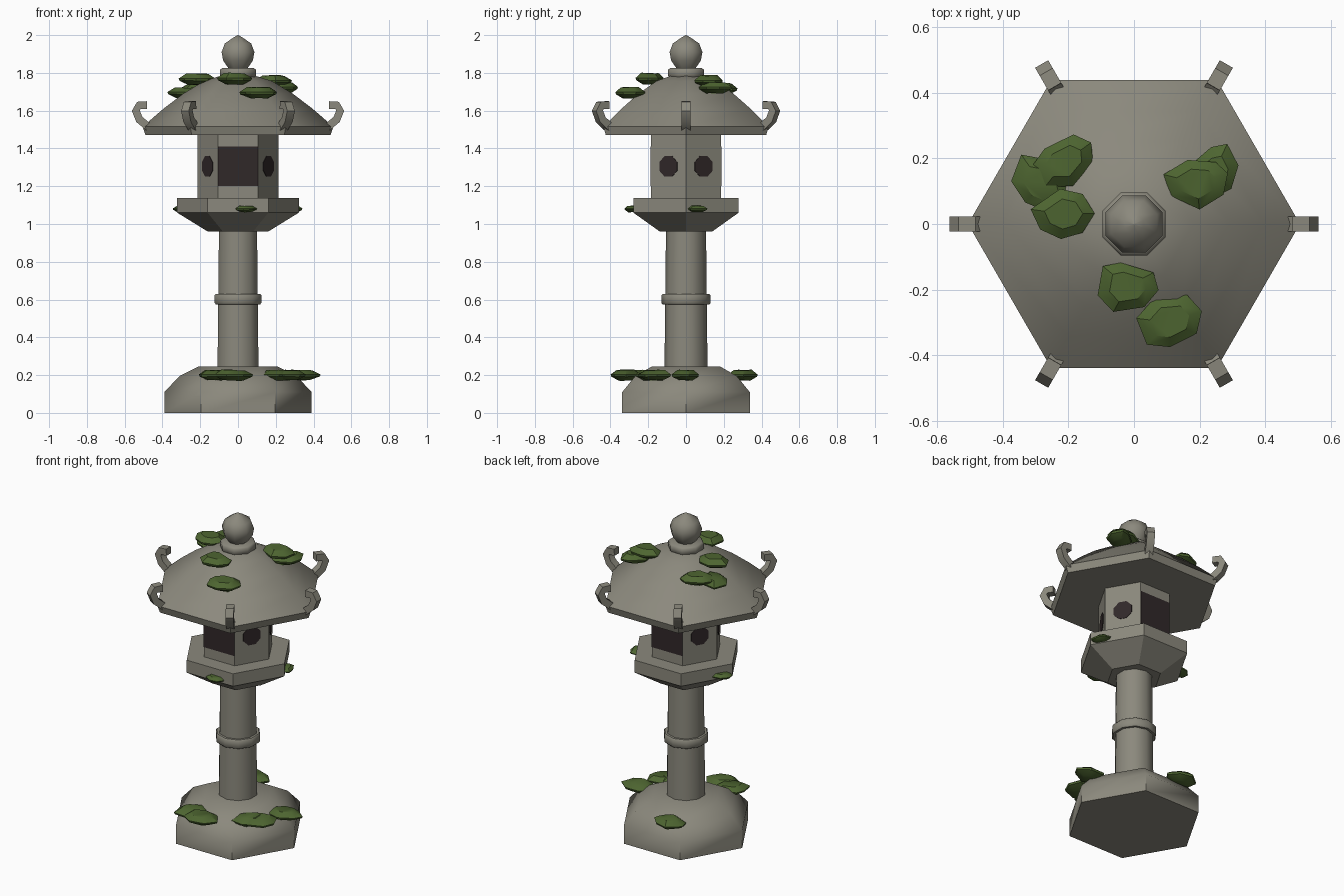
import bpy, math, random
from mathutils import Vector

random.seed(4)
if "Cube" in bpy.data.objects:
    bpy.data.objects.remove(bpy.data.objects["Cube"], do_unlink=True)


def make_material(name, rgb):
    mat = bpy.data.materials.new(name)
    mat.use_nodes = True
    mat.diffuse_color = (*rgb, 1)
    mat.node_tree.nodes["Principled BSDF"].inputs["Base Color"].default_value = (*rgb, 1)
    return mat


stone = make_material("weathered stone", (0.26, 0.25, 0.205))
dark = make_material("dark opening", (0.03, 0.021, 0.022))
moss = make_material("moss green", (0.075, 0.13, 0.03))


def add_mesh(name, verts, faces, mat, smooth=None):
    mesh = bpy.data.meshes.new(name)
    mesh.from_pydata(verts, [], faces)
    mesh.materials.append(mat)
    if smooth:
        mesh.shade_smooth()
        mesh.set_sharp_from_angle(angle=math.radians(smooth))
    obj = bpy.data.objects.new(name, mesh)
    bpy.context.collection.objects.link(obj)
    return obj


def skin(rings):
    """Join equal rings of points into a closed skin with capped ends."""
    n = len(rings[0])
    faces = [(k * n + i, k * n + (i + 1) % n, (k + 1) * n + (i + 1) % n, (k + 1) * n + i)
             for k in range(len(rings) - 1) for i in range(n)]
    faces.append(tuple(reversed(range(n))))
    faces.append(tuple(range((len(rings) - 1) * n, len(rings) * n)))
    return [p for ring in rings for p in ring], faces


def lathe(name, sides, profile, mat, smooth=None, turn=0.0):
    """Turn a (radius, height) profile with a set number of sides."""
    angles = [turn + math.tau * i / sides for i in range(sides)]
    rings = [[(r * math.cos(a), r * math.sin(a), z) for a in angles] for r, z in profile]
    return add_mesh(name, *skin(rings), mat, smooth)


# Stone body, from the ground up
lathe("base", 6, [(0.39, 0), (0.39, 0.11), (0.31, 0.195), (0.21, 0.245)], stone, 46)
quarter = math.pi / 2
lathe("column", 10, [(0.114, 0.23), (0.106, 0.97)], stone, 40, quarter)
lathe("column_ring", 10, [(0.124, 0.575), (0.13, 0.582), (0.13, 0.623), (0.124, 0.63)],
      stone, 50, quarter)
lathe("platform", 6, [(0.16, 0.96), (0.322, 1.06), (0.322, 1.138)], stone)
lathe("fire_box", 6, [(0.214, 1.13), (0.214, 1.475)], stone)
lathe("roof", 6, [(0.49, 1.47), (0.505, 1.515), (0.395, 1.61), (0.29, 1.69),
                  (0.18, 1.757), (0.09, 1.785)], stone, 46)
eighth = math.pi / 8
lathe("finial_collar", 8, [(0.085, 1.765), (0.104, 1.785), (0.104, 1.815), (0.092, 1.825)],
      stone, 50, eighth)
lathe("finial_jewel", 8, [(0.055, 1.825), (0.085, 1.865), (0.094, 1.91), (0.076, 1.955),
                          (0.03, 1.985), (0.002, 2.0)], stone, 50, eighth)


# Window plates: square front and back, eight-sided on the other faces
def window(name, facing, outline):
    out = Vector((math.cos(facing), math.sin(facing), 0))
    along = Vector((-out.y, out.x, 0))
    apothem = 0.214 * math.cos(math.pi / 6)
    rings = [[out * (apothem + d) + along * u + Vector((0, 0, z)) for u, z in outline]
             for d in (-0.003, 0.003)]
    add_mesh(name, *skin(rings), dark)


square = [(-0.107, 1.2), (0.107, 1.2), (0.107, 1.41), (-0.107, 1.41)]
octagon = [(0.059 * math.cos(eighth + i * math.pi / 4),
            1.305 + 0.059 * math.sin(eighth + i * math.pi / 4)) for i in range(8)]
for i in range(6):
    facing = math.pi / 6 + i * math.pi / 3
    is_main = i in (1, 4)
    window("square_window" if is_main else "round_window", facing,
           square if is_main else octagon)

# Curled hooks on the roof corners
hook_path = [Vector(p) for p in ((0.47, 1.51), (0.522, 1.553), (0.541, 1.6), (0.525, 1.628),
                                 (0.482, 1.629))]
for i in range(6):
    a = i * math.pi / 3
    out, side = Vector((math.cos(a), math.sin(a), 0)), Vector((-math.sin(a), math.cos(a), 0))
    rings = []
    for k, p in enumerate(hook_path):
        t = (hook_path[min(k + 1, len(hook_path) - 1)] - hook_path[max(k - 1, 0)]).normalized()
        normal = out * t.y - Vector((0, 0, t.x))
        centre = out * p.x + Vector((0, 0, p.y))
        rings.append([centre + normal * u * 0.021 + side * v * 0.023
                      for u, v in ((-1, -1), (1, -1), (1, 1), (-1, 1))])
    add_mesh("roof_hook", *skin(rings), stone, 40)


# Moss clumps: ragged flattened pads
def moss_clump(name, x, y, z, length, width, turn):
    sides = 7
    spokes = [(turn + math.tau * (i + random.uniform(-0.2, 0.2)) / sides,
               random.uniform(0.88, 1.12)) for i in range(sides)]
    rings = []
    for scale, height in ((0.5, -0.27), (0.95, -0.08), (1.0, 0.03), (0.6, 0.26)):
        ring = []
        for a, wobble in spokes:
            u = length * scale * wobble * math.cos(a - turn)
            v = width * scale * wobble * math.sin(a - turn)
            ring.append((x + u * math.cos(turn) - v * math.sin(turn),
                         y + u * math.sin(turn) + v * math.cos(turn),
                         z + height * width * random.uniform(1.2, 1.5)))
        rings.append(ring)
    add_mesh(name, *skin(rings), moss, 35)


for x, y, z, turn in ((-0.21, 0.03, 1.767, 0.1), (-0.21, 0.19, 1.715, 0.6),
                      (-0.28, 0.12, 1.695, 2.2), (0.19, 0.125, 1.757, 0.2),
                      (0.24, 0.15, 1.722, 1.0), (-0.02, -0.19, 1.77, -0.2),
                      (0.11, -0.3, 1.695, 0.3)):
    moss_clump("roof_moss", x, y, z, 0.1, 0.08, turn)
for x, y, turn in ((-0.03, -0.32, 0), (-0.12, -0.28, 0.5), (0.21, -0.18, 0.6),
                   (0.33, 0.0, 0.2), (-0.09, 0.3, 0.1), (0.27, -0.16, 1.0)):
    moss_clump("base_moss", x, y, 0.2, 0.1, 0.075, turn)
for x, y, turn in ((0.04, -0.285, 0), (0.295, 0.06, 2.1), (-0.295, 0.06, 1.0)):
    moss_clump("platform_moss", x, y, 1.08, 0.06, 0.045, turn)
